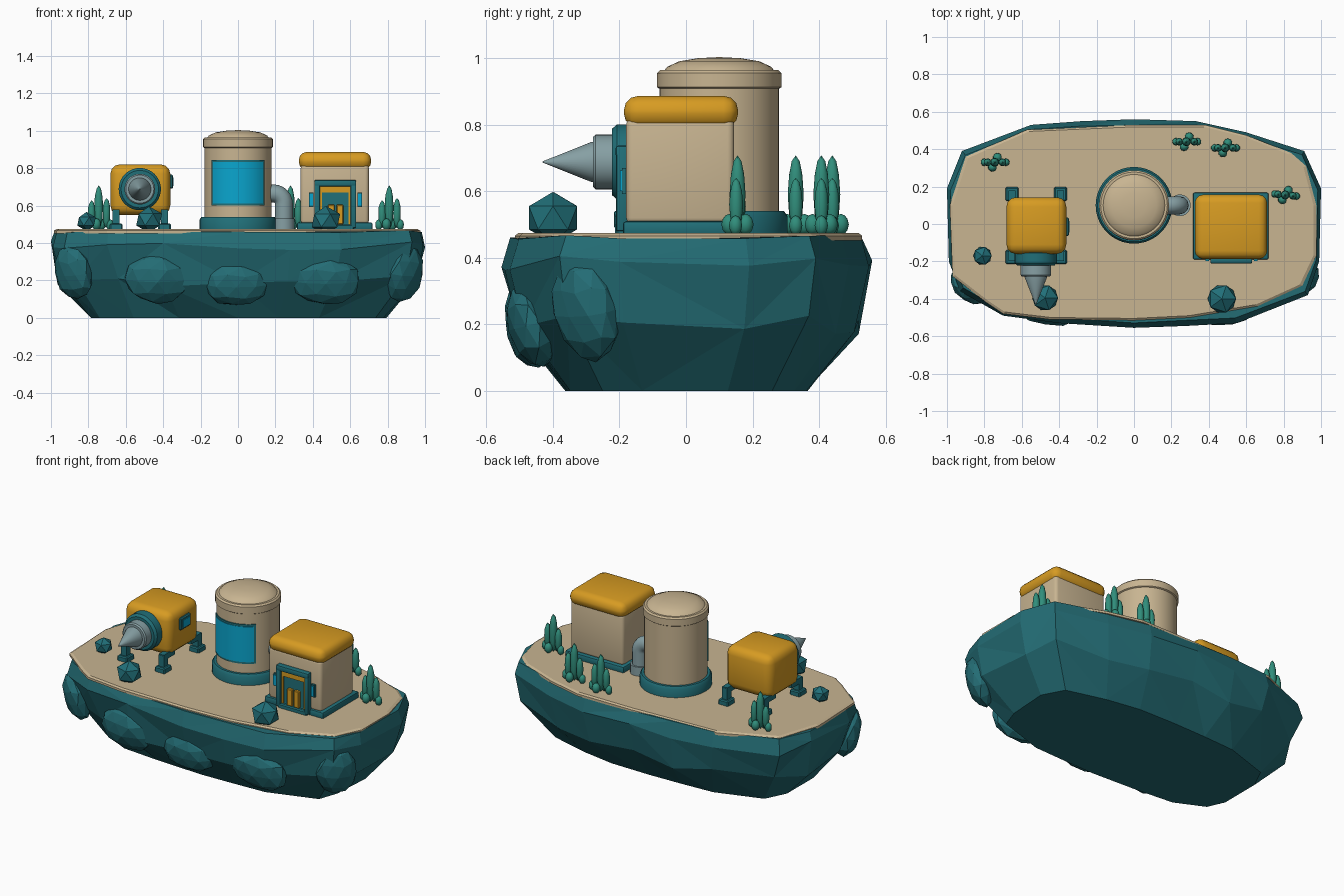
import bpy, bmesh, math, random
from mathutils import Vector, Matrix

if "Cube" in bpy.data.objects:
    bpy.data.objects.remove(bpy.data.objects["Cube"])

random.seed(4)


def material(name, rgb):
    m = bpy.data.materials.new(name)
    m.diffuse_color = (*rgb, 1)
    m.use_nodes = True
    m.node_tree.nodes["Principled BSDF"].inputs["Base Color"].default_value = m.diffuse_color
    return m


ROCK = material("teal rock", (0.017, 0.15, 0.175))
TRIM = material("teal trim", (0.015, 0.16, 0.19))
SAND = material("sand", (0.58, 0.46, 0.285))
ORANGE = material("orange", (0.68, 0.33, 0.016))
GLASS = material("blue glass", (0.003, 0.38, 0.62))
METAL = material("grey metal", (0.24, 0.35, 0.37))
LEAF = material("leaf green", (0.03, 0.27, 0.2))


def finish(name, bm, mat, smooth=True):
    bmesh.ops.recalc_face_normals(bm, faces=bm.faces)
    me = bpy.data.meshes.new(name)
    bm.to_mesh(me)
    bm.free()
    me.materials.append(mat)
    ob = bpy.data.objects.new(name, me)
    bpy.context.collection.objects.link(ob)
    if smooth:
        bpy.ops.object.select_all(action='DESELECT')
        ob.select_set(True)
        bpy.context.view_layer.objects.active = ob
        bpy.ops.object.shade_smooth_by_angle(angle=math.radians(35))
    return ob


def box(name, lo, hi, mat, bevel=0.0, segs=3):
    lo, hi = Vector(lo), Vector(hi)
    bm = bmesh.new()
    bmesh.ops.create_cube(bm, size=1)
    bmesh.ops.scale(bm, vec=hi - lo, verts=bm.verts)
    bmesh.ops.translate(bm, vec=(lo + hi) / 2, verts=bm.verts)
    if bevel:
        bmesh.ops.bevel(bm, geom=bm.edges[:], offset=bevel, segments=segs,
                        profile=0.5, affect='EDGES')
    return finish(name, bm, mat)


def lathe(name, profile, centre, mat, rot=Matrix(), n=40):
    """Turn (radius, height) points around an axis, closing both ends."""
    bm = bmesh.new()
    rings = [[bm.verts.new((r * math.cos(2 * math.pi * i / n), r * math.sin(2 * math.pi * i / n), z))
              for i in range(n)] for r, z in profile]
    for a, b in zip(rings, rings[1:]):
        for i in range(n):
            bm.faces.new((a[i], a[(i + 1) % n], b[(i + 1) % n], b[i]))
    bm.faces.new(rings[0])
    bm.faces.new(rings[-1])
    bmesh.ops.transform(bm, matrix=Matrix.Translation(centre) @ rot, verts=bm.verts)
    return finish(name, bm, mat)


def blob(name, centre, size, mat, sub=2, jitter=0.0, smooth=True, tilt=Matrix()):
    bm = bmesh.new()
    bmesh.ops.create_icosphere(bm, subdivisions=sub, radius=1)
    for v in bm.verts:
        v.co *= 1 + random.uniform(-jitter, jitter)
    m = Matrix.Translation(centre) @ tilt @ Matrix.Diagonal((*size, 1))
    bmesh.ops.transform(bm, matrix=m, verts=bm.verts)
    return finish(name, bm, mat, smooth)


# Island: faceted rock rings tapering to a flat underside
outline = [(-1, 0.19), (-0.92, 0.39), (-0.55, 0.53), (-0.28, 0.55), (0, 0.56), (0.33, 0.55),
           (0.6, 0.49), (0.91, 0.39), (1, 0.19), (0.99, -0.2), (0.93, -0.38), (0.55, -0.53),
           (0.28, -0.545), (0, -0.555), (-0.4, -0.53), (-0.7, -0.49), (-0.93, -0.36), (-0.99, -0.2)]
levels = [(0.0, 0.79, 0.66, 0.01), (0.2, 0.945, 0.92, 0.035), (0.385, 1, 1, 0.025), (0.462, 0.985, 0.95, 0.006)]
bm = bmesh.new()
rings = []
for z, sx, sy, j in levels:
    ring = []
    for x, y in outline:
        k = 1 if z == 0.385 else 1 + random.uniform(-j, j)
        ring.append(bm.verts.new((x * sx * k, y * sy * k, max(0, z + (random.uniform(-j, j) if z else 0)))))
    rings.append(ring)
for a, b in zip(rings, rings[1:]):
    for i in range(len(outline)):
        j = (i + 1) % len(outline)
        if random.random() < 0.5:
            tris = ((a[i], a[j], b[j]), (a[i], b[j], b[i]))
        else:
            tris = ((a[i], a[j], b[i]), (a[j], b[j], b[i]))
        for t in tris:
            bm.faces.new(t)
bm.faces.new(rings[0])
bm.faces.new(rings[-1])
finish("island_rock", bm, ROCK, False)

# Sand cap
sand = [(-0.985, 0.1), (-0.9, 0.36), (-0.57, 0.505), (0, 0.53), (0.38, 0.53), (0.6, 0.475),
        (0.84, 0.38), (0.92, 0.31), (0.975, 0.1), (0.975, -0.17), (0.9, -0.33), (0.66, -0.44),
        (0.3, -0.5), (0, -0.515), (-0.45, -0.51), (-0.7, -0.48), (-0.79, -0.42), (-0.97, -0.28)]
bm = bmesh.new()
low = [bm.verts.new((x, y, 0.452)) for x, y in sand]
mid = [bm.verts.new((x, y, 0.466)) for x, y in sand]
top = [bm.verts.new((x * 0.985, y * 0.98, 0.474)) for x, y in sand]
for a, b in ((low, mid), (mid, top)):
    for i in range(len(sand)):
        j = (i + 1) % len(sand)
        bm.faces.new((a[i], a[j], b[j], b[i]))
bm.faces.new(low)
bm.faces.new(top)
finish("sand_cap", bm, SAND, False)

# Boulders bulging from the front cliff
for x, y, z, rx, ry, rz, turn in ((-0.43, -0.46, 0.21, 0.18, 0.08, 0.135, 0), (-0.01, -0.47, 0.18, 0.175, 0.07, 0.12, 0),
                                  (0.47, -0.46, 0.2, 0.19, 0.075, 0.135, 0), (0.89, -0.3, 0.24, 0.12, 0.075, 0.155, 0.75),
                                  (-0.88, -0.33, 0.24, 0.12, 0.075, 0.15, -0.75)):
    tilt = Matrix.Rotation(turn, 4, 'Z') @ Matrix.Rotation(0.25, 4, 'X')
    blob("cliff_boulder", (x, y, z), (rx, ry, rz), ROCK, 2, 0.05, False, tilt)

# Loose stones
for x, y, z, r in ((-0.81, -0.17, 0.515, 0.055), (-0.475, -0.395, 0.525, 0.077), (0.47, -0.4, 0.52, 0.085)):
    blob("stone", (x, y, z), (r, r, r * 0.92), TRIM, 1, 0, False)

# Storage tank
TANK = (0, 0.1, 0)
lathe("tank_base", [(0.205, 0.465), (0.205, 0.525), (0.195, 0.54), (0.1, 0.54)], TANK, TRIM)
lathe("tank_body", [(0.18, 0.53), (0.18, 0.92)], TANK, SAND)
lathe("tank_lid", [(0.175, 0.905), (0.187, 0.913), (0.187, 0.955), (0.178, 0.964), (0.165, 0.964),
                   (0.155, 0.975), (0.12, 0.991), (0.065, 1.0), (0.01, 1.003)], TANK, SAND)


def curved_panel(name, r0, r1, half, z0, z1, mat, n=14):
    bm = bmesh.new()
    cols = []
    for i in range(n + 1):
        a = -math.pi / 2 + math.radians(half) * (2 * i / n - 1)
        cols.append([bm.verts.new((r * math.cos(a), 0.1 + r * math.sin(a), z))
                     for r, z in ((r0, z0), (r1, z0), (r1, z1), (r0, z1))])
    for a, b in zip(cols, cols[1:]):
        for k in range(4):
            bm.faces.new((a[k], a[(k + 1) % 4], b[(k + 1) % 4], b[k]))
    bm.faces.new(cols[0])
    bm.faces.new(cols[-1])
    finish(name, bm, mat)


curved_panel("tank_window_frame", 0.177, 0.186, 49, 0.60, 0.845, TRIM)
curved_panel("tank_window", 0.178, 0.189, 45, 0.612, 0.833, GLASS)

# Elbow pipe from tank to ground
cu = bpy.data.curves.new("elbow_pipe", 'CURVE')
cu.dimensions = '3D'
cu.bevel_depth = 0.048
cu.bevel_resolution = 4
path = [(0.15, 0.1, 0.665)] + [(0.19 + 0.055 * math.sin(a), 0.1, 0.61 + 0.055 * math.cos(a))
                               for a in (math.radians(15 * i) for i in range(7))] + [(0.245, 0.1, 0.47)]
sp = cu.splines.new('POLY')
sp.points.add(len(path) - 1)
for p, co in zip(sp.points, path):
    p.co = (*co, 1)
cu.materials.append(METAL)
pipe = bpy.data.objects.new("elbow_pipe", cu)
bpy.context.collection.objects.link(pipe)
lathe("pipe_collar", [(0.058, 0.47), (0.058, 0.53), (0.04, 0.53)], (0.245, 0.1, 0), METAL, n=24)

# House
box("house_base", (0.315, -0.19, 0.465), (0.72, 0.168, 0.51), TRIM, 0.01, 2)
box("house_walls", (0.335, -0.18, 0.5), (0.70, 0.145, 0.82), SAND, 0.02)
box("house_roof", (0.325, -0.187, 0.79), (0.712, 0.157, 0.887), ORANGE, 0.044)
box("door_backing", (0.43, -0.188, 0.48), (0.61, -0.17, 0.71), TRIM)
for x in (0.408, 0.602):
    box("door_post", (x, -0.21, 0.48), (x + 0.03, -0.17, 0.735), TRIM, 0.006, 2)
box("door_header", (0.408, -0.212, 0.703), (0.632, -0.17, 0.737), TRIM, 0.008, 2)
for x in (0.438, 0.59):
    box("door_inner_trim", (x, -0.196, 0.5), (x + 0.012, -0.18, 0.703), ORANGE)
box("door_inner_header", (0.45, -0.196, 0.67), (0.59, -0.18, 0.703), ORANGE)
for x in (0.48, 0.527):
    box("door_leaf", (x, -0.205, 0.5), (x + 0.036, -0.18, 0.605), ORANGE, 0.004, 1)
for x in (0.382, 0.642):
    box("door_lamp_mount", (x - 0.003, -0.192, 0.592), (x + 0.022, -0.175, 0.67), TRIM)
    box("door_lamp", (x, -0.198, 0.6), (x + 0.019, -0.175, 0.662), GLASS)
box("door_step", (0.42, -0.21, 0.465), (0.62, -0.17, 0.5), TRIM, 0.006, 1)

# Drilling machine
box("machine_body", (-0.682, -0.16, 0.55), (-0.362, 0.143, 0.82), ORANGE, 0.05)
box("machine_side_frame", (-0.37, -0.065, 0.69), (-0.348, 0.035, 0.765), TRIM, 0.006, 1)
box("machine_side_window", (-0.36, -0.045, 0.705), (-0.344, 0.015, 0.75), GLASS)
DRILL = (-0.525, 0, 0.688)
FORWARD = Matrix.Rotation(math.pi / 2, 4, 'X')
lathe("drill_collar", [(0.095, 0.14), (0.113, 0.155), (0.113, 0.208), (0.1, 0.222), (0.07, 0.222)],
      DRILL, TRIM, FORWARD)
lathe("drill_sleeve", [(0.082, 0.2), (0.082, 0.272), (0.075, 0.28), (0.05, 0.28)], DRILL, METAL, FORWARD)
lathe("drill_bit", [(0.06, 0.27), (0.06, 0.285), (0.0015, 0.432)], DRILL, METAL, FORWARD)

# Machine feet and struts
for x in (-0.652, -0.393):
    for s, y in ((1, 0.16), (-1, -0.177)):
        box("machine_foot", (x - 0.034, y - 0.037, 0.468), (x + 0.034, y + 0.037, 0.505), TRIM, 0.006, 1)
        box("machine_leg", (x - 0.018, y - 0.02, 0.49), (x + 0.018, y + 0.02, 0.575), TRIM)
        a, b = sorted((y + s * 0.018, y - s * 0.09))
        box("machine_strut", (x - 0.018, a, 0.545), (x + 0.018, b, 0.58), TRIM)

# Leafy plants: tall blades with round leaves at the foot
for px, py, turn in ((-0.745, 0.33, 0), (0.28, 0.44, 0), (0.487, 0.407, 0), (0.808, 0.155, -0.1)):
    c, s = math.cos(turn), math.sin(turn)
    for d, e, w, z, h in ((0, 0, 0.024, 0.59, 0.118), (-0.038, 0, 0.021, 0.553, 0.075), (0.042, 0, 0.021, 0.56, 0.08),
                          (-0.055, 0, 0.02, 0.497, 0.03), (0.06, 0, 0.02, 0.497, 0.03),
                          (0.015, 0.026, 0.024, 0.5, 0.032), (-0.012, -0.026, 0.024, 0.5, 0.032)):
        blob("plant_leaf", (px + d * c - e * s, py + d * s + e * c, z), (w, w, h), LEAF)
